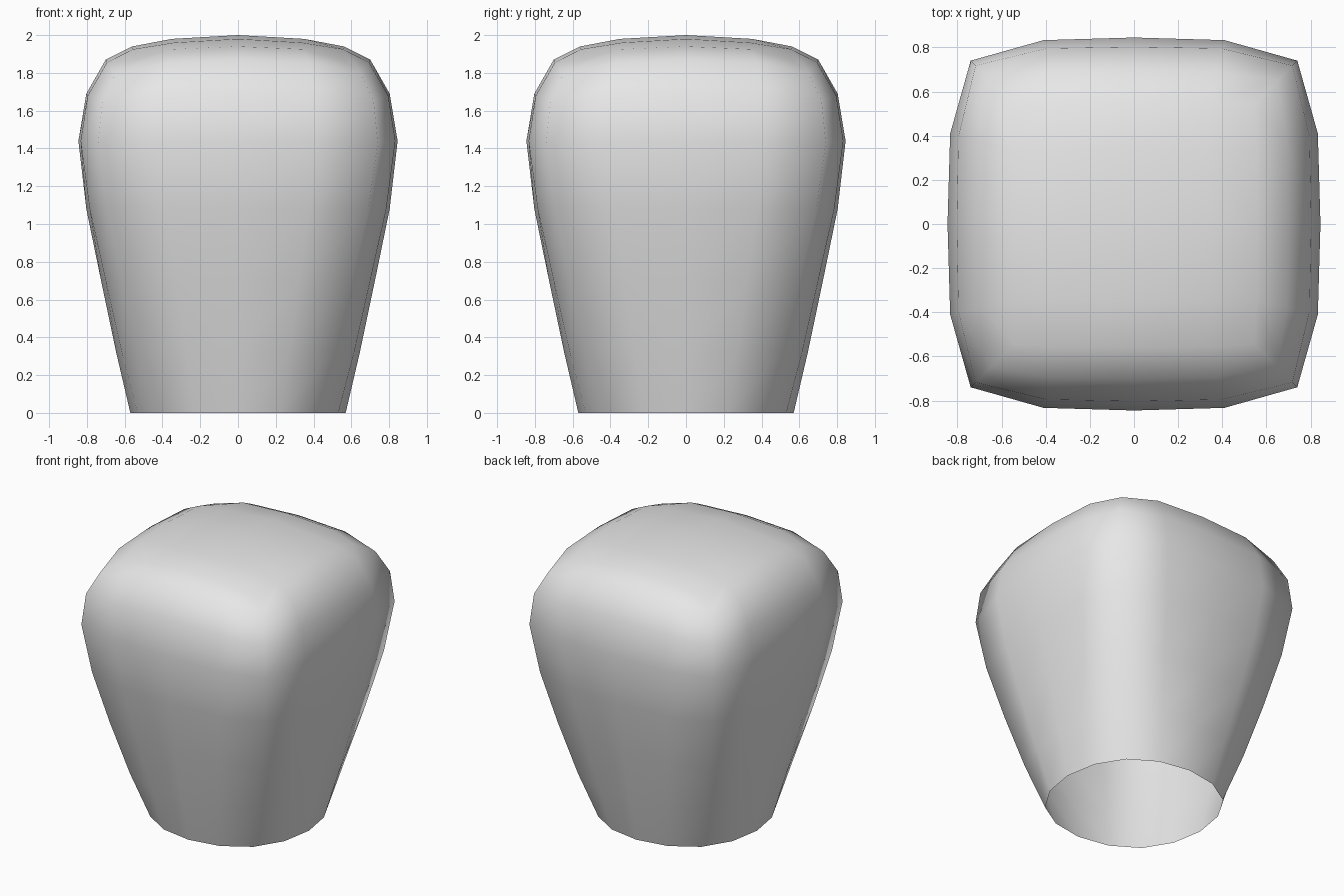
import bpy, bmesh

if "Cube" in bpy.data.objects:
    bpy.data.objects.remove(bpy.data.objects["Cube"])

mat = bpy.data.materials.new("light grey")
mat.diffuse_color = (0.8, 0.8, 0.8, 1)
mat.use_nodes = True
mat.node_tree.nodes["Principled BSDF"].inputs["Base Color"].default_value = mat.diffuse_color

# Ring profile: (middle radius, z), (quarter radius, quarter offset, z), (corner, z)
ROWS = [
    (0.570, 0.00, 0.531, 0.227, 0.00, 0.415, 0.00),
    (0.645, 0.32, 0.615, 0.270, 0.32, 0.510, 0.32),
    (0.725, 0.70, 0.700, 0.325, 0.70, 0.605, 0.70),
    (0.803, 1.08, 0.785, 0.375, 1.08, 0.690, 1.08),
    (0.845, 1.44, 0.833, 0.410, 1.44, 0.740, 1.43),
    (0.803, 1.69, 0.795, 0.400, 1.68, 0.718, 1.65),
    (0.700, 1.87, 0.694, 0.375, 1.855, 0.650, 1.80),
    (0.560, 1.94, 0.557, 0.345, 1.925, 0.545, 1.87),
]


def turn(p, k):
    """Quarter turns about z."""
    x, y, z = p
    for _ in range(k):
        x, y = -y, x
    return (x, y, z)


bm = bmesh.new()

# Side wall: 16-sided rings going from round at the base to square at the top
rings = []
for m, mz, q, o, qz, c, cz in ROWS:
    side = [(m, 0, mz), (q, o, qz), (c, c, cz), (o, q, qz)]
    rings.append([bm.verts.new(turn(p, k)) for k in range(4) for p in side])
for a, b in zip(rings, rings[1:]):
    for i in range(16):
        j = (i + 1) % 16
        bm.faces.new((a[i], a[j], b[j], b[i]))

# Domed top: inner ring of 8 and a centre point
inner = [bm.verts.new(turn(p, k)) for k in range(4)
         for p in [(0.35, 0, 1.98), (0.34, 0.34, 1.96)]]
centre = bm.verts.new((0, 0, 2.0))
top = rings[-1]
for k in range(4):
    i, n = 4 * k, 2 * k
    m0, d, m1 = inner[n], inner[n + 1], inner[(n + 2) % 8]
    bm.faces.new((top[i], top[i + 1], d, m0))
    bm.faces.new((top[i + 1], top[i + 2], top[i + 3], d))
    bm.faces.new((top[i + 3], top[(i + 4) % 16], m1, d))
    bm.faces.new((m0, d, m1, centre))

for f in bm.faces:
    f.smooth = True
me = bpy.data.meshes.new("tapered_shell")
bm.to_mesh(me)
bm.free()
me.materials.append(mat)
ob = bpy.data.objects.new("tapered_shell", me)
bpy.context.collection.objects.link(ob)
